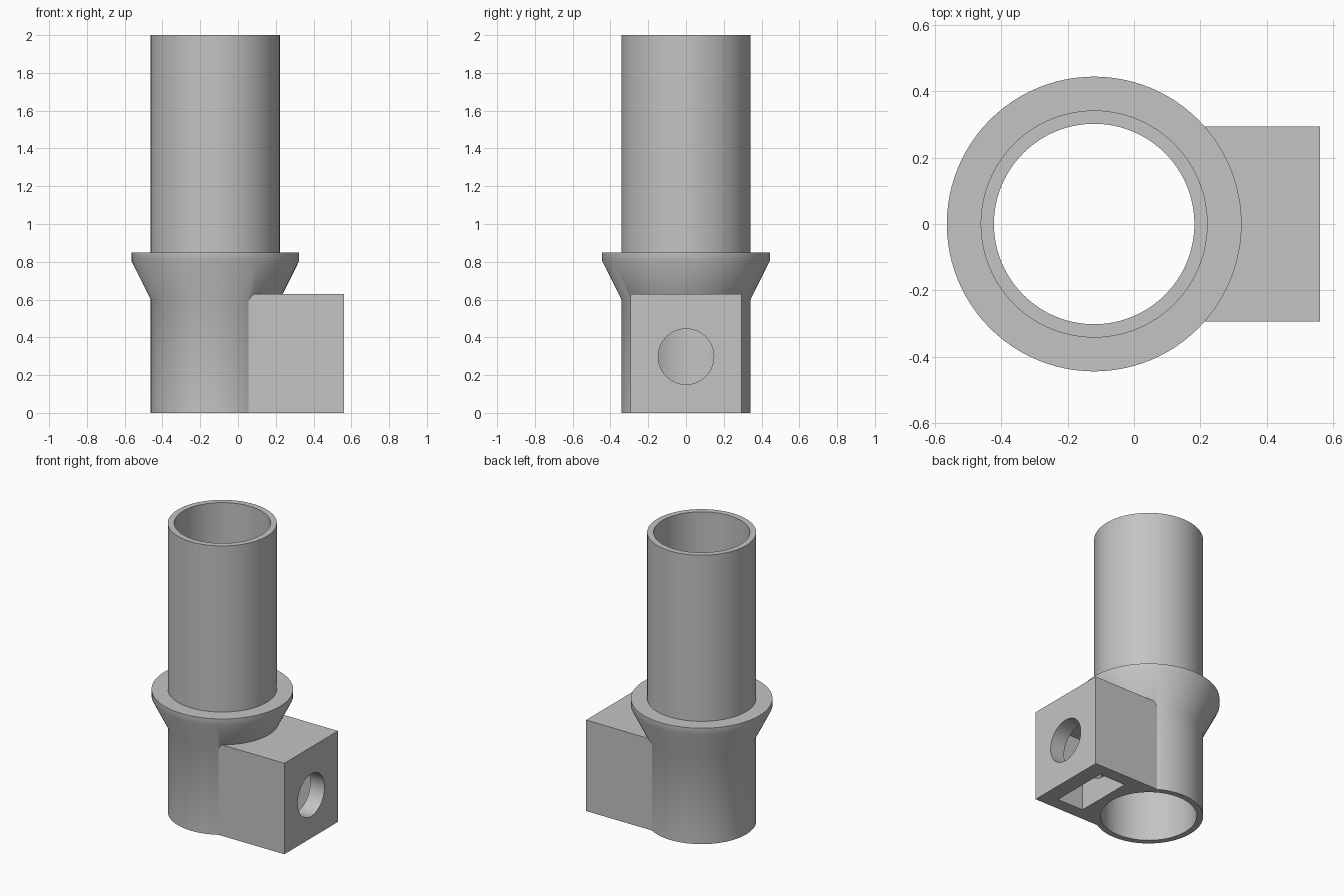
import bpy
import bmesh
import math
from mathutils import Matrix, Vector

if "Cube" in bpy.data.objects:
    bpy.data.objects.remove(bpy.data.objects["Cube"])

AXIS_X = -0.12       # tube axis
OUTER, BORE, FLANGE = 0.342, 0.302, 0.444
SEGMENTS = 96

grey = bpy.data.materials.new("plain grey")
grey.use_nodes = True
colour = (0.55, 0.55, 0.55, 1)
grey.diffuse_color = colour
grey.node_tree.nodes["Principled BSDF"].inputs["Base Color"].default_value = colour


def finish(name, bm):
    bmesh.ops.recalc_face_normals(bm, faces=bm.faces)
    mesh = bpy.data.meshes.new(name)
    bm.to_mesh(mesh)
    bm.free()
    mesh.materials.append(grey)
    obj = bpy.data.objects.new(name, mesh)
    bpy.context.collection.objects.link(obj)
    return obj


def box(name, low, high):
    low, high = Vector(low), Vector(high)
    bm = bmesh.new()
    place = Matrix.Translation((low + high) / 2) @ Matrix.Diagonal((high - low).to_4d())
    bmesh.ops.create_cube(bm, size=1, matrix=place)
    return finish(name, bm)


def cylinder(name, radius, length, matrix):
    bm = bmesh.new()
    bmesh.ops.create_cone(bm, cap_ends=True, segments=SEGMENTS, radius1=radius,
                          radius2=radius, depth=length, matrix=matrix)
    return finish(name, bm)


def revolve(name, profile):
    bm = bmesh.new()
    points = [bm.verts.new((AXIS_X + r, 0, z)) for r, z in profile]
    edges = [bm.edges.new(pair) for pair in zip(points, points[1:])]
    bmesh.ops.spin(bm, geom=points + edges, cent=(AXIS_X, 0, 0), axis=(0, 0, 1),
                   angle=math.tau, steps=SEGMENTS)
    bmesh.ops.remove_doubles(bm, verts=bm.verts, dist=0.0001)
    return finish(name, bm)


def combine(target, other, operation):
    other.hide_render = True
    mod = target.modifiers.new(other.name, "BOOLEAN")
    mod.operation = operation
    mod.solver = "EXACT"
    mod.object = other
    bpy.context.view_layer.objects.active = target
    bpy.ops.object.modifier_apply(modifier=mod.name)
    bpy.data.objects.remove(other)


# Solid tube with a flared collar
body = revolve("flanged_tube", [(0, 0), (OUTER, 0), (OUTER, 0.6), (FLANGE, 0.805),
                                (FLANGE, 0.85), (OUTER, 0.85), (OUTER, 2), (0, 2)])

# Clamp block on the side
combine(body, box("clamp_block", (AXIS_X, -0.293, 0), (0.56, 0.293, 0.63)), "UNION")

# Bore, nut slot open at the bottom, and screw hole into the bore
bore = cylinder("bore_cutter", BORE, 3, Matrix.Translation((AXIS_X, 0, 1)))
combine(body, bore, "DIFFERENCE")
combine(body, box("nut_slot_cutter", (0.25, -0.205, -0.1), (0.45, 0.205, 0.5)), "DIFFERENCE")
across = Matrix.Translation((0.35, 0, 0.298)) @ Matrix.Rotation(math.pi / 2, 4, "Y")
combine(body, cylinder("screw_hole_cutter", 0.147, 0.8, across), "DIFFERENCE")

# Smooth round walls with crisp corners
bpy.ops.object.select_all(action="DESELECT")
body.select_set(True)
bpy.context.view_layer.objects.active = body
bpy.ops.object.shade_smooth_by_angle(angle=math.radians(30))
